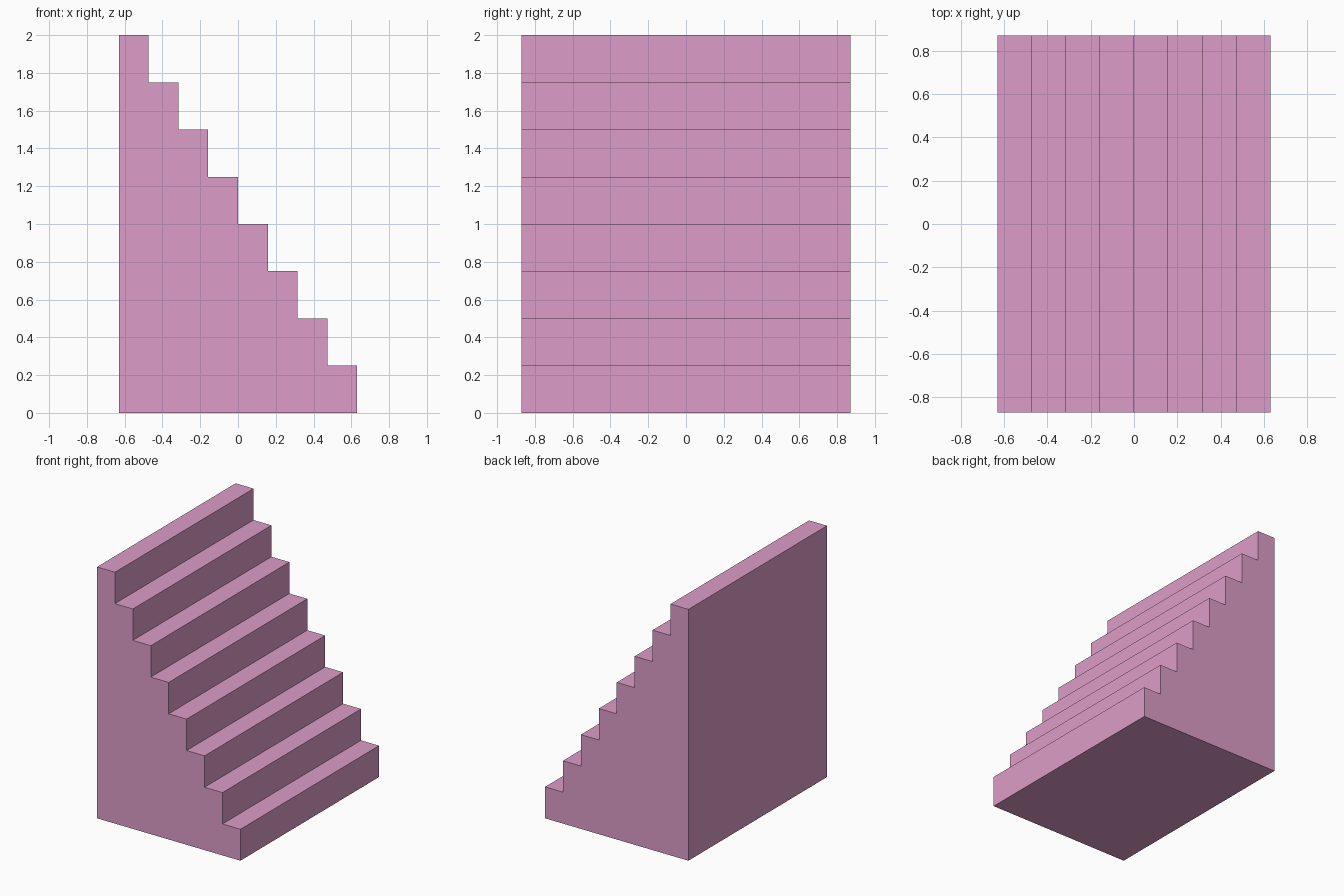
import bpy, bmesh

if "Cube" in bpy.data.objects:
    bpy.data.objects.remove(bpy.data.objects["Cube"])

STEPS = 8
HALF_X, HALF_Y, HEIGHT = 0.631, 0.871, 2.0
tread = 2 * HALF_X / STEPS
rise = HEIGHT / STEPS

# Stepped side profile, climbing towards -x
profile = [(-HALF_X, 0), (HALF_X, 0)]
for i in range(STEPS):
    x, z = HALF_X - i * tread, (i + 1) * rise
    profile += [(x, z), (x - tread, z)]

# Extrude the profile across the width
bm = bmesh.new()
face = bm.faces.new([bm.verts.new((x, -HALF_Y, z)) for x, z in profile])
ext = bmesh.ops.extrude_face_region(bm, geom=[face], use_keep_orig=True)
new_verts = [g for g in ext["geom"] if isinstance(g, bmesh.types.BMVert)]
bmesh.ops.translate(bm, verts=new_verts, vec=(0, 2 * HALF_Y, 0))
bmesh.ops.recalc_face_normals(bm, faces=bm.faces)

mesh = bpy.data.meshes.new("staircase")
bm.to_mesh(mesh)
bm.free()
stairs = bpy.data.objects.new("staircase", mesh)
bpy.context.collection.objects.link(stairs)

# Pink finish
pink = bpy.data.materials.new("pink")
pink.diffuse_color = (0.72, 0.34, 0.58, 1)
pink.use_nodes = True
pink.node_tree.nodes["Principled BSDF"].inputs["Base Color"].default_value = pink.diffuse_color
mesh.materials.append(pink)
